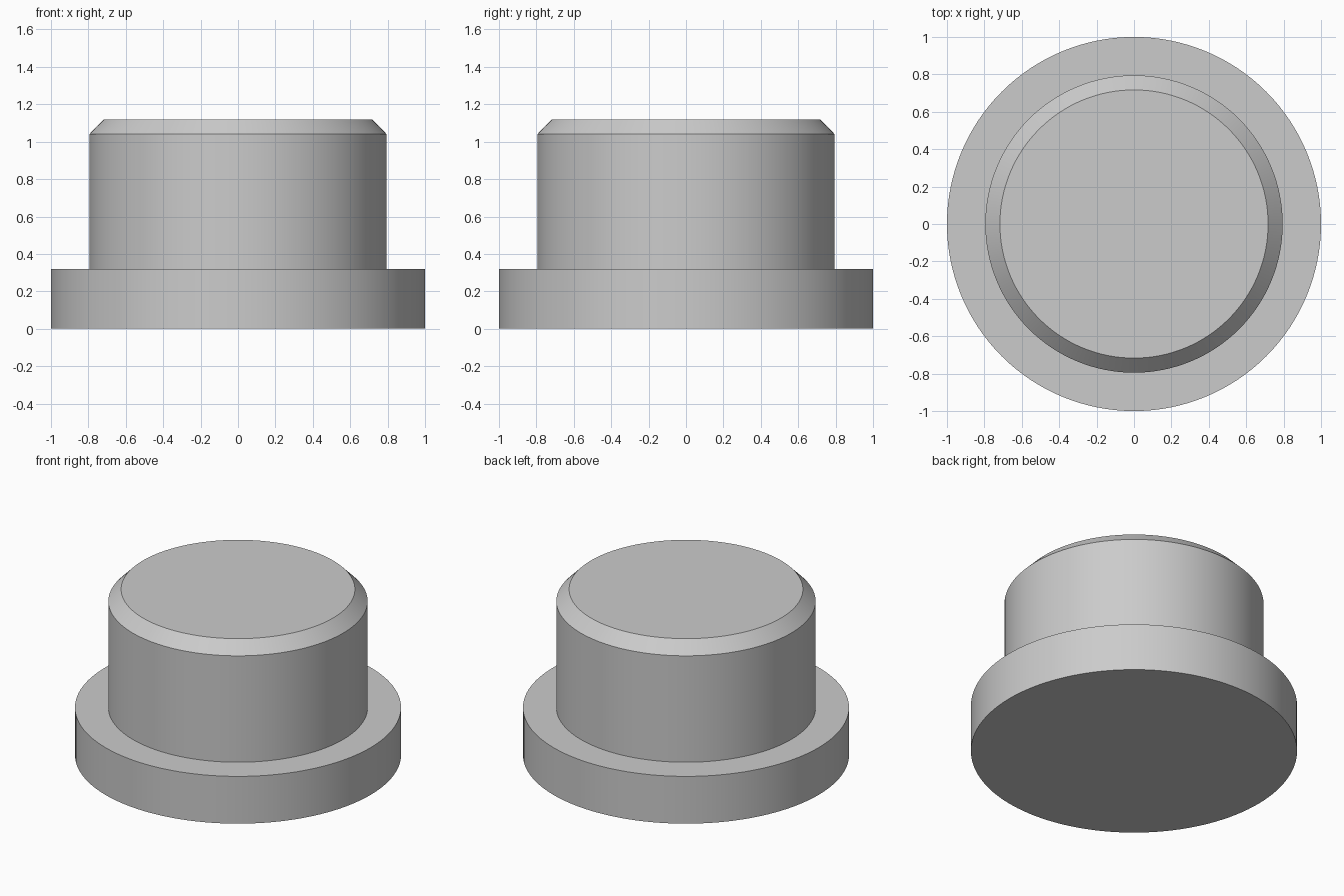
import bpy
import bmesh
import math

cube = bpy.data.objects.get("Cube")
if cube:
    bpy.data.objects.remove(cube, do_unlink=True)

SEGMENTS = 128

grey = bpy.data.materials.new("plain grey")
grey.use_nodes = True
colour = (0.6, 0.6, 0.6, 1)
grey.diffuse_color = colour
grey.node_tree.nodes["Principled BSDF"].inputs["Base Color"].default_value = colour


def turned_solid(name, profile):
    """Lathe a (radius, height) profile into a closed solid with flat end caps."""
    bm = bmesh.new()
    rings = []
    for radius, z in profile:
        angles = [math.tau * i / SEGMENTS for i in range(SEGMENTS)]
        rings.append([bm.verts.new((radius * math.cos(a), radius * math.sin(a), z))
                      for a in angles])
    for low, high in zip(rings, rings[1:]):
        for i in range(SEGMENTS):
            j = (i + 1) % SEGMENTS
            bm.faces.new((low[i], low[j], high[j], high[i]))
    bm.faces.new(list(reversed(rings[0])))
    bm.faces.new(rings[-1])
    mesh = bpy.data.meshes.new(name)
    bm.to_mesh(mesh)
    bm.free()
    mesh.materials.append(grey)
    obj = bpy.data.objects.new(name, mesh)
    bpy.context.collection.objects.link(obj)
    bpy.ops.object.select_all(action="DESELECT")
    obj.select_set(True)
    bpy.context.view_layer.objects.active = obj
    bpy.ops.object.shade_smooth_by_angle(angle=math.radians(30))
    return obj


# Wide flange and chamfered plug, turned as one solid
turned_solid("flanged_plug", [
    (1.0, 0.0), (1.0, 0.32),
    (0.795, 0.32), (0.795, 1.04),
    (0.717, 1.12),
])
